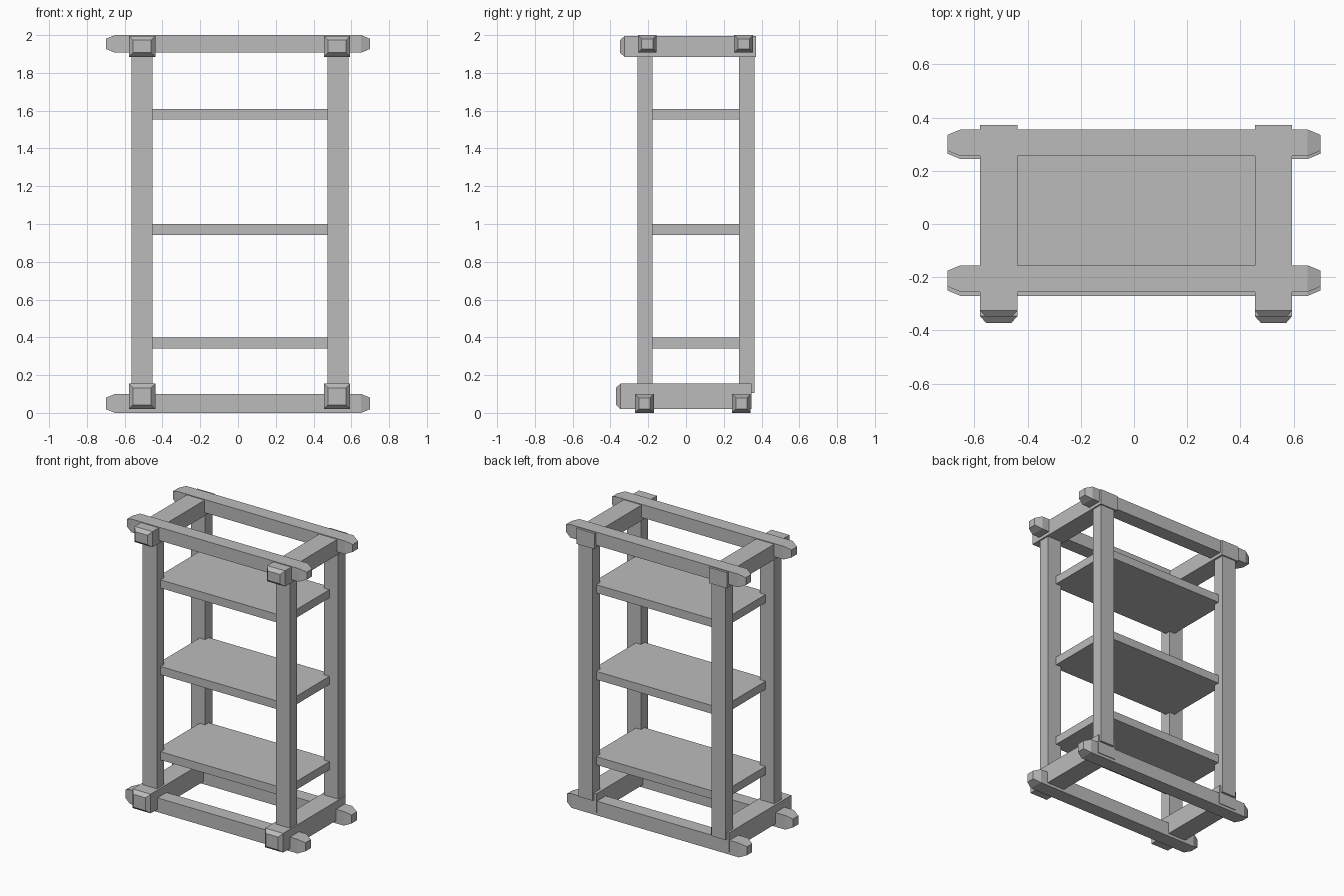
import bpy
import bmesh
from mathutils import Vector

cube = bpy.data.objects.get("Cube")
if cube:
    bpy.data.objects.remove(cube, do_unlink=True)

grey = bpy.data.materials.new("plain_grey")
grey.use_nodes = True
grey.diffuse_color = (0.5, 0.5, 0.5, 1)
grey.node_tree.nodes["Principled BSDF"].inputs["Base Color"].default_value = (0.5, 0.5, 0.5, 1)


def add_bar(name, x, y, z, tapers=(), length=0.04, inset=0.02):
    """Box between (min, max) ranges; each taper direction gets a chamfered tip."""
    lo, hi = Vector((x[0], y[0], z[0])), Vector((x[1], y[1], z[1]))
    centre, size = (lo + hi) / 2, hi - lo
    bm = bmesh.new()
    bmesh.ops.create_cube(bm, size=1)
    for v in bm.verts:
        v.co = Vector([c * s for c, s in zip(v.co, size)])
    for direction in tapers:
        d = Vector(direction)
        axis = [i for i in range(3) if d[i]][0]
        bm.normal_update()
        cap = max(bm.faces, key=lambda f: f.calc_center_median().dot(d))
        # Pull the end back, then extrude a smaller tip out to full length
        for v in cap.verts:
            v.co -= d * length
        tip = bmesh.ops.extrude_discrete_faces(bm, faces=[cap])["faces"][0]
        for v in tip.verts:
            v.co += d * length
            for i in range(3):
                if i != axis:
                    v.co[i] -= inset if v.co[i] > 0 else -inset
    bmesh.ops.recalc_face_normals(bm, faces=bm.faces)
    mesh = bpy.data.meshes.new(name)
    bm.to_mesh(mesh)
    bm.free()
    mesh.materials.append(grey)
    obj = bpy.data.objects.new(name, mesh)
    obj.location = centre
    bpy.context.collection.objects.link(obj)
    return obj


LEFT, RIGHT, FRONT = (1, 0, 0), (-1, 0, 0), (0, -1, 0)

# Long rails with a chamfered tip at both ends
rails = {
    "top_front_rail": ((-0.255, -0.155), (1.907, 2.0)),
    "top_back_rail": ((0.255, 0.355), (1.907, 2.0)),
    "bottom_front_rail": ((-0.27, -0.17), (0.0, 0.1)),
    "bottom_back_rail": ((0.244, 0.342), (0.0, 0.1)),
}
for name, (y, z) in rails.items():
    add_bar(name, (-0.7, 0.7), y, z, (LEFT, RIGHT), 0.048, 0.02)

# Each side has two cross beams, chamfered at the front, and two posts
for side, x in (("left", 0.524), ("right", -0.508)):
    beam_x = (x - 0.07, x + 0.07)
    post_x = (x - 0.05, x + 0.06) if x > 0 else (x - 0.055, x + 0.056)
    add_bar("top_cross_beam_" + side, beam_x, (-0.35, 0.371), (1.885, 1.995),
            (FRONT,), 0.025, 0.022)
    add_bar("bottom_cross_beam_" + side, beam_x, (-0.371, 0.347), (0.02, 0.155),
            (FRONT,), 0.025, 0.022)
    add_bar("front_post_" + side, post_x, (-0.257, -0.177), (0.1, 1.92))
    add_bar("back_post_" + side, post_x, (0.28, 0.362), (0.105, 1.92))

# Shelves let into the posts at their corners
for name, top in (("lower", 0.4), ("middle", 1.0), ("upper", 1.61)):
    add_bar(name + "_shelf", (-0.495, 0.515), (-0.215, 0.32), (top - 0.058, top))
